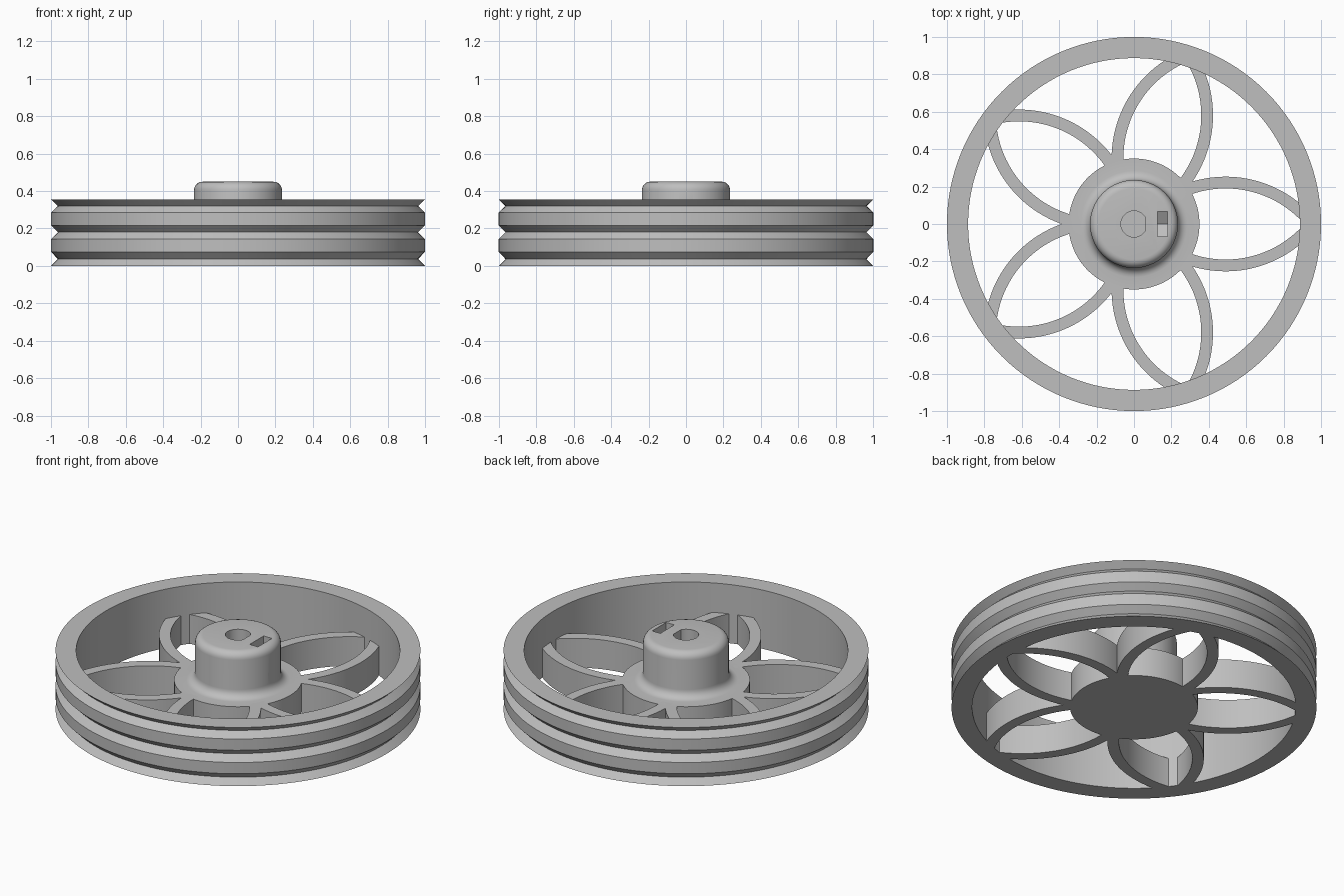
import bpy, bmesh
from math import sin, cos, pi, radians
from mathutils import Matrix

if "Cube" in bpy.data.objects:
    bpy.data.objects.remove(bpy.data.objects["Cube"])

RIM_H, WEB_H, HUB_H = 0.355, 0.177, 0.45
INNER_R, DISC_R, HUB_R = 0.887, 0.35, 0.235

grey = bpy.data.materials.new("light grey")
grey.use_nodes = True
grey.diffuse_color = (0.52, 0.52, 0.52, 1)
grey.node_tree.nodes["Principled BSDF"].inputs["Base Color"].default_value = grey.diffuse_color


def make_object(name, bm):
    bmesh.ops.recalc_face_normals(bm, faces=bm.faces)
    mesh = bpy.data.meshes.new(name)
    bm.to_mesh(mesh)
    bm.free()
    mesh.materials.append(grey)
    obj = bpy.data.objects.new(name, mesh)
    bpy.context.collection.objects.link(obj)
    return obj


def activate(obj):
    bpy.ops.object.select_all(action='DESELECT')
    obj.select_set(True)
    bpy.context.view_layer.objects.active = obj


def smooth(obj):
    activate(obj)
    bpy.ops.object.shade_smooth_by_angle(angle=radians(30))


def lathe(name, profile, closed, segments=128):
    """Revolve (radius, z) points; an open profile gets flat end caps."""
    bm = bmesh.new()
    rings = [[bm.verts.new((r * cos(2 * pi * i / segments), r * sin(2 * pi * i / segments), z))
              for i in range(segments)] for r, z in profile]
    pairs = list(zip(rings, rings[1:]))
    if closed:
        pairs.append((rings[-1], rings[0]))
    else:
        bm.faces.new(rings[0])
        bm.faces.new(rings[-1])
    for a, b in pairs:
        for i in range(segments):
            j = (i + 1) % segments
            bm.faces.new((a[i], a[j], b[j], b[i]))
    return make_object(name, bm)


def prism(name, outline, low, high, matrix=Matrix()):
    """Extrude a 2D outline from low to high along local z."""
    bm = bmesh.new()
    face = bm.faces.new([bm.verts.new((x, y, low)) for x, y in outline])
    top = bmesh.ops.extrude_face_region(bm, geom=[face])["geom"]
    bmesh.ops.translate(bm, vec=(0, 0, high - low),
                        verts=[v for v in top if isinstance(v, bmesh.types.BMVert)])
    bm.transform(matrix)
    return make_object(name, bm)


def arc(cx, cy, r, start, end, steps):
    return [(cx + r * cos(radians(start + (end - start) * i / steps)),
             cy + r * sin(radians(start + (end - start) * i / steps))) for i in range(steps + 1)]


# Rim with three V grooves
groove = 0.963
rim = lathe("rim", [(INNER_R, 0), (1, 0), (groove, 0.037), (1, 0.075), (1, 0.143),
                    (groove, 0.18), (1, 0.217), (1, 0.285), (groove, 0.32),
                    (1, RIM_H), (INNER_R, RIM_H)], True)
smooth(rim)

# Hub: disc, filleted foot and rounded boss
fillet, rounding = 0.05, 0.045
hub = lathe("hub", [(DISC_R, 0), (DISC_R, WEB_H)]
            + arc(HUB_R + fillet, WEB_H + fillet, fillet, 270, 180, 6)
            + arc(HUB_R - rounding, HUB_H - rounding, rounding, 0, 90, 6), False)

# D-shaped bore, nut slot with a pointed floor, and set screw hole
nut_z, nut_w = 0.31, 0.067
bore = prism("bore_cutter", arc(0, 0, 0.07, 32, 328, 36), 0.06, 0.6)
along_x = Matrix(((0, 0, 1, 0), (1, 0, 0, 0), (0, 1, 0, 0), (0, 0, 0, 1)))
slot = prism("slot_cutter", [(-nut_w, 0.6), (-nut_w, nut_z - 0.039), (0, nut_z - 0.077),
                             (nut_w, nut_z - 0.039), (nut_w, 0.6)], 0.125, 0.18, along_x)
screw = prism("screw_cutter", arc(0, nut_z, 0.04, 0, 350, 35), 0.03, 0.4, along_x)
for cutter in (bore, slot, screw):
    activate(hub)
    mod = hub.modifiers.new("cut", 'BOOLEAN')
    mod.operation = 'DIFFERENCE'
    mod.solver = 'EXACT'
    mod.object = cutter
    bpy.ops.object.modifier_apply(modifier=mod.name)
    bpy.data.objects.remove(cutter)
smooth(hub)

# Five petals, each a mirrored pair of curved spokes
cx, cy, r_in, r_out = 0.49, -0.37, 0.56, 0.623
half = arc(cx, cy, r_out, 41.5, 113, 28) + arc(cx, cy, r_in, 113, 41.5, 28)
for i in range(5):
    turn = Matrix.Rotation(2 * pi * i / 5, 4, 'Z')
    for side, sign in (("left", 1), ("right", -1)):
        spoke = prism(f"spoke_{side}_{i + 1}", [(x, sign * y) for x, y in half], 0, WEB_H, turn)
        smooth(spoke)
